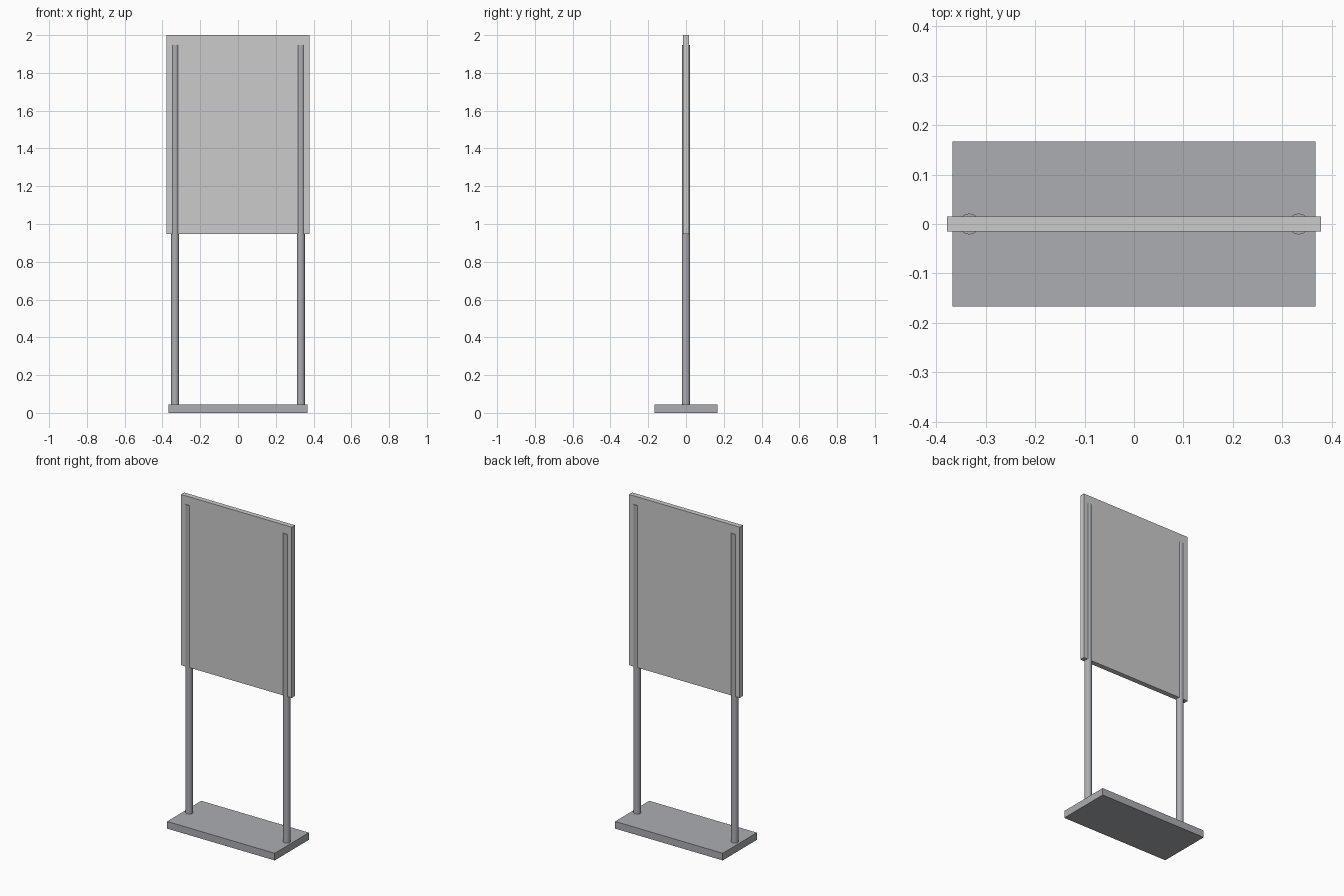
import bpy

if "Cube" in bpy.data.objects:
    bpy.data.objects.remove(bpy.data.objects["Cube"])

metal = bpy.data.materials.new("dark_metal")
metal.diffuse_color = (0.41, 0.42, 0.45, 1)
metal.use_nodes = True
metal.node_tree.nodes["Principled BSDF"].inputs["Base Color"].default_value = metal.diffuse_color


def box(name, width, depth, z0, z1, mat=None):
    bpy.ops.mesh.primitive_cube_add(size=1, location=(0, 0, (z0 + z1) / 2))
    ob = bpy.context.object
    ob.name = name
    ob.scale = (width, depth, z1 - z0)
    bpy.ops.object.transform_apply(location=False, rotation=False, scale=True)
    if mat:
        ob.data.materials.append(mat)
    return ob


def post(name, x, radius, z0, z1):
    bpy.ops.mesh.primitive_cylinder_add(vertices=32, radius=radius, depth=z1 - z0,
                                        location=(x, 0, (z0 + z1) / 2))
    ob = bpy.context.object
    ob.name = name
    ob.data.materials.append(metal)
    bpy.ops.object.shade_smooth_by_angle()
    return ob


# Foot plate
box("base_plate", 0.734, 0.333, 0, 0.044, metal)

# Upright posts, running up through the panel
for side, x in (("left", -0.333), ("right", 0.333)):
    post(side + "_post", x, 0.021, 0.044, 1.948)

# Display panel
box("sign_panel", 0.755, 0.031, 0.947, 2.0)
